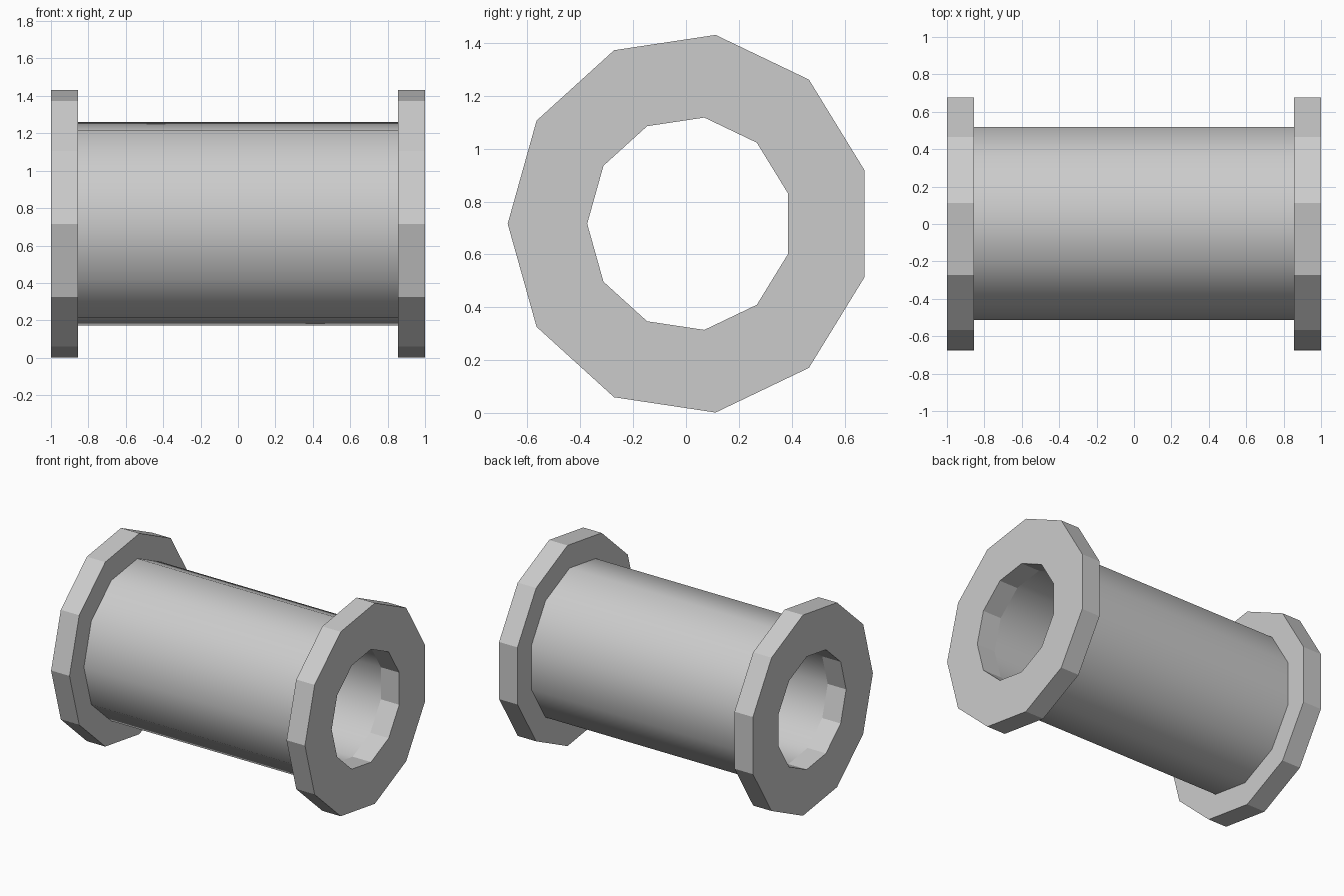
import bpy, bmesh
from math import pi, sin, cos

cube = bpy.data.objects.get("Cube")
if cube:
    bpy.data.objects.remove(cube, do_unlink=True)

SIDES = 11
CENTRE_Y, CENTRE_Z = 0.014, 0.716
BORE = (0.388, 0.406)
BARREL = (0.527, 0.55)
RIM = (0.689, 0.722)

grey = bpy.data.materials.new("plain grey")
grey.use_nodes = True
colour = (0.6, 0.6, 0.6, 1)
grey.diffuse_color = colour
grey.node_tree.nodes["Principled BSDF"].inputs["Base Color"].default_value = colour


def ring(bm, x, radii):
    """Slightly oval polygon with one corner facing the front."""
    verts = []
    for i in range(SIDES):
        a = pi + 2 * pi * i / SIDES
        verts.append(bm.verts.new((x, CENTRE_Y + radii[0] * cos(a),
                                   CENTRE_Z + radii[1] * sin(a))))
    return verts


def hollow_tube(name, x0, x1, inner, outer, smooth):
    """Thick tube along x, with annular end faces."""
    bm = bmesh.new()
    loops = [ring(bm, x, r) for x, r in
             ((x0, outer), (x1, outer), (x1, inner), (x0, inner))]
    for k in range(len(loops)):
        a, b = loops[k], loops[(k + 1) % len(loops)]
        for i in range(SIDES):
            j = (i + 1) % SIDES
            face = bm.faces.new((a[i], a[j], b[j], b[i]))
            face.smooth = smooth and k % 2 == 0
    bmesh.ops.recalc_face_normals(bm, faces=bm.faces)
    # Keep the end rims crisp
    for e in bm.edges:
        e.smooth = e.calc_face_angle(0) < 1
    mesh = bpy.data.meshes.new(name)
    bm.to_mesh(mesh)
    bm.free()
    mesh.materials.append(grey)
    obj = bpy.data.objects.new(name, mesh)
    bpy.context.collection.objects.link(obj)
    return obj


# Smooth barrel between two faceted flanges
hollow_tube("barrel", -0.855, 0.855, BORE, BARREL, True)
hollow_tube("left_flange", 0.855, 1.0, BORE, RIM, False)
hollow_tube("right_flange", -1.0, -0.855, BORE, RIM, False)
